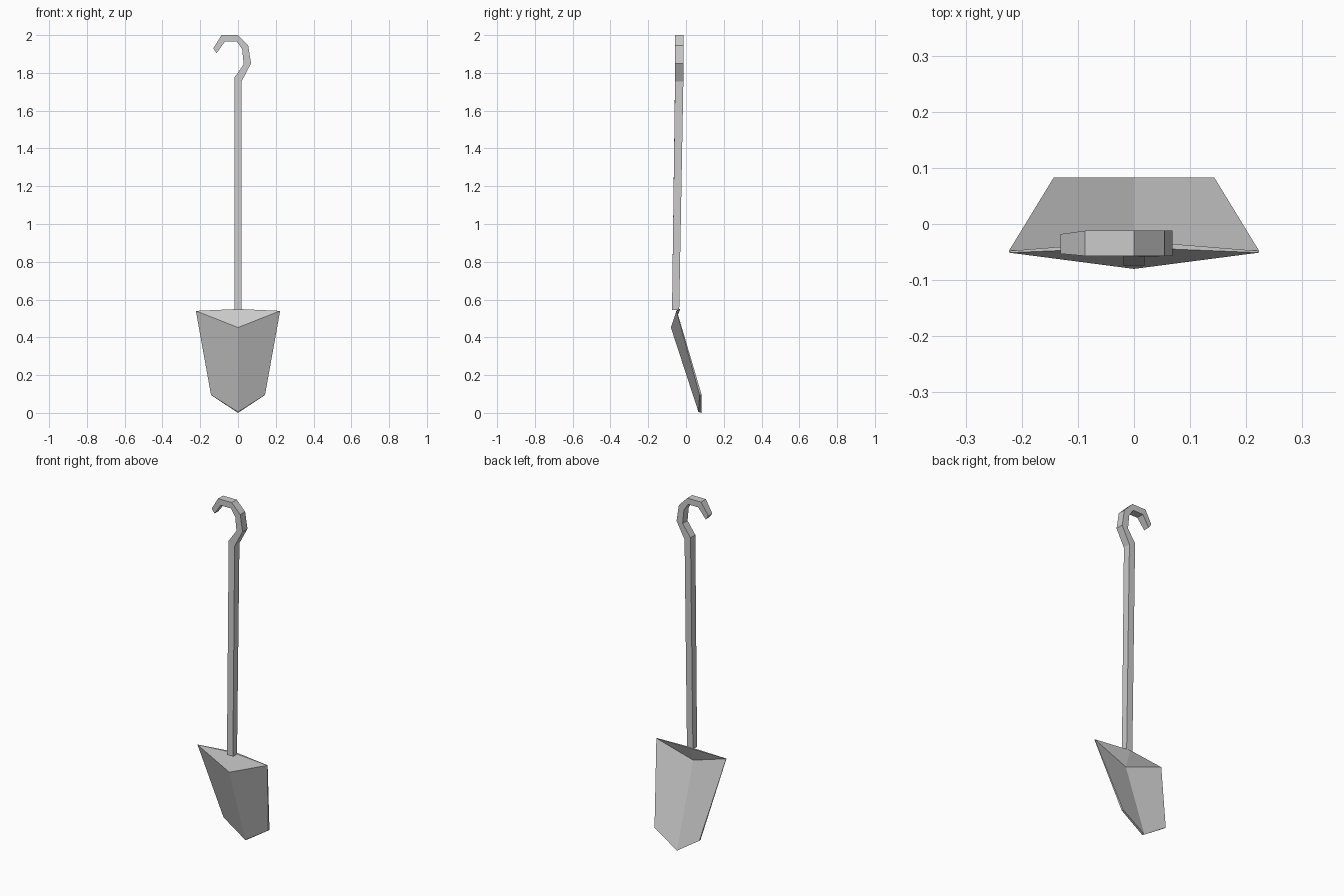
import bpy, bmesh

if "Cube" in bpy.data.objects:
    bpy.data.objects.remove(bpy.data.objects["Cube"])


def finish(name, bm):
    bmesh.ops.recalc_face_normals(bm, faces=bm.faces)
    mesh = bpy.data.meshes.new(name)
    bm.to_mesh(mesh)
    bm.free()
    obj = bpy.data.objects.new(name, mesh)
    bpy.context.collection.objects.link(obj)
    return obj


# Blade: right half of a thin folded plate, mirrored across x = 0
front = dict(neck=(0, -.042, .55), corner=(.223, -.051, .54), ridge=(0, -.08, .452),
             side=(.143, .072, .095), tip=(0, .066, .005))
back = dict(neck=(0, -.030, .55), corner=(.223, -.048, .54), ridge=(0, -.065, .466),
            side=(.143, .083, .095), tip=(0, .083, 0))
bm = bmesh.new()
f = {k: bm.verts.new(p) for k, p in front.items()}
b = {k: bm.verts.new(p) for k, p in back.items()}
for layer in (f, b):
    bm.faces.new([layer[k] for k in ("neck", "corner", "ridge")])
    # split so the fold stays crisp
    bm.faces.new([layer[k] for k in ("ridge", "corner", "side", "tip")])
rim = ("neck", "corner", "side", "tip")
for k, n in zip(rim, rim[1:]):
    bm.faces.new((f[k], f[n], b[n], b[k]))
blade = finish("blade", bm)
# open centre is welded by the mirror
mirror = blade.modifiers.new("mirror", "MIRROR")
mirror.use_clip = True
mirror.merge_threshold = .0005

# Handle and hook: four-sided sections (inner x, z, outer x, z, y front, y back)
sections = [
    (-.019, .545, .019, .545, -.074, -.036),
    (-.019, 1.775, .019, 1.755, -.058, -.014),
    (.030, 1.845, .069, 1.850, -.057, -.012),
    (.022, 1.925, .054, 1.945, -.057, -.012),
    (-.005, 1.965, .000, 2.0, -.057, -.012),
    (-.070, 1.965, -.087, 2.0, -.057, -.012),
    (-.113, 1.905, -.131, 1.930, -.053, -.018),
]
bm = bmesh.new()
rings = [[bm.verts.new(p) for p in ((xi, y0, zi), (xo, y0, zo), (xo, y1, zo), (xi, y1, zi))]
         for xi, zi, xo, zo, y0, y1 in sections]
for r, s in zip(rings, rings[1:]):
    for i in range(4):
        j = (i + 1) % 4
        bm.faces.new((r[i], r[j], s[j], s[i]))
bm.faces.new(rings[0])
bm.faces.new(rings[-1])
finish("hooked_handle", bm)
